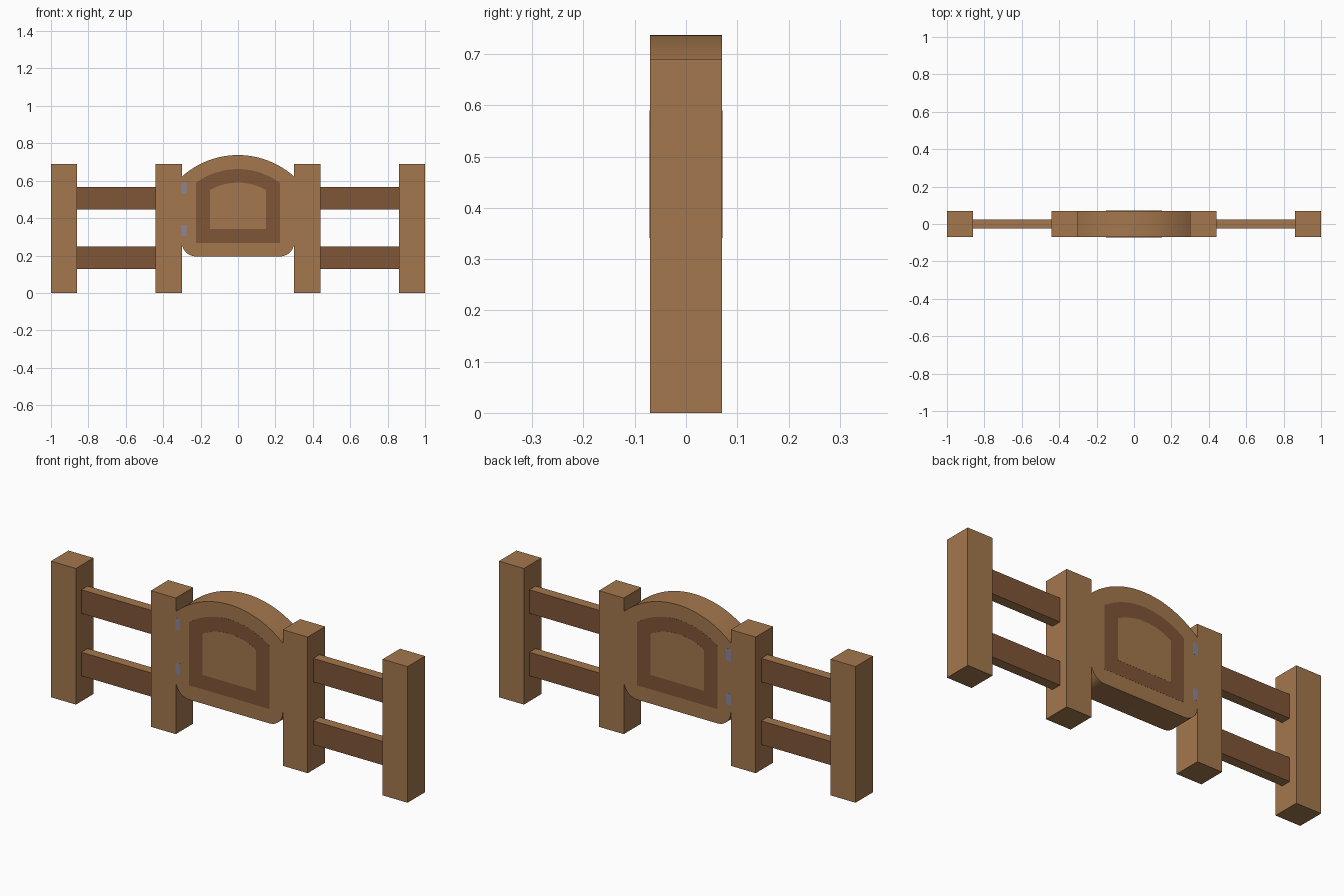
import bpy, bmesh, math

if "Cube" in bpy.data.objects:
    bpy.data.objects.remove(bpy.data.objects["Cube"])


def material(name, rgb):
    m = bpy.data.materials.new(name)
    m.diffuse_color = (*rgb, 1)
    m.use_nodes = True
    m.node_tree.nodes["Principled BSDF"].inputs["Base Color"].default_value = m.diffuse_color
    return m


LIGHT = material("light_wood", (0.37, 0.184, 0.074))
DARK = material("dark_wood", (0.216, 0.093, 0.039))
METAL = material("hinge_metal", (0.25, 0.24, 0.33))


def make_object(name, bm, mats):
    bmesh.ops.recalc_face_normals(bm, faces=bm.faces)
    mesh = bpy.data.meshes.new(name)
    bm.to_mesh(mesh)
    bm.free()
    for m in mats:
        mesh.materials.append(m)
    obj = bpy.data.objects.new(name, mesh)
    bpy.context.collection.objects.link(obj)
    return obj


def prism(name, outline, half_depth, mats):
    """Extrude an x-z outline symmetrically along y."""
    bm = bmesh.new()
    face = bm.faces.new([bm.verts.new((x, -half_depth, z)) for x, z in outline])
    ext = bmesh.ops.extrude_face_region(bm, geom=[face])
    verts = [v for v in ext["geom"] if isinstance(v, bmesh.types.BMVert)]
    bmesh.ops.translate(bm, verts=verts, vec=(0, 2 * half_depth, 0))
    if len(mats) > 1:
        # second material on the top and bottom faces
        bm.normal_update()
        for f in bm.faces:
            f.material_index = int(abs(f.normal.z) > 0.5)
    return make_object(name, bm, mats)


def box(name, x0, x1, z0, z1, half_depth, *mats):
    return prism(name, [(x0, z0), (x1, z0), (x1, z1), (x0, z1)], half_depth, mats)


def arched_outline(half, bottom, shoulder, apex, corner=0.0, steps=24):
    """Arched top, straight sides, optionally rounded bottom corners."""
    rise = apex - shoulder
    r = (half ** 2 + rise ** 2) / (2 * rise)
    a = math.asin(half / r)
    pts = []
    for i in range(steps + 1):
        t = -a + 2 * a * i / steps
        pts.append((r * math.sin(t), apex - r + r * math.cos(t)))
    if corner:
        arc = [(half - corner + corner * math.cos(t), bottom + corner - corner * math.sin(t))
               for t in (math.pi / 2 * i / 8 for i in range(9))]
    else:
        arc = [(half, bottom)]
    return pts + arc + [(-x, z) for x, z in reversed(arc)]


# posts and rails, mirrored left and right
for side, s in (("left", -1), ("right", 1)):
    for kind, a, b in (("inner", 0.30, 0.44), ("outer", 0.86, 1.0)):
        x0, x1 = sorted((s * a, s * b))
        box(f"{side}_{kind}_post", x0, x1, 0, 0.69, 0.07, LIGHT)
    for kind, z0, z1 in (("lower", 0.128, 0.248), ("upper", 0.445, 0.565)):
        x0, x1 = sorted((s * 0.44, s * 0.86))
        box(f"{side}_{kind}_rail", x0, x1, z0, z1, 0.025, DARK, LIGHT)

# gate with flush inlaid panels on both faces
gate = prism("gate", arched_outline(0.30, 0.195, 0.622, 0.737, 0.075), 0.07, [LIGHT])
prism("gate_dark_frame", arched_outline(0.225, 0.268, 0.588, 0.662), 0.0705, [DARK])
prism("gate_centre_panel", arched_outline(0.15, 0.341, 0.55, 0.59), 0.071, [LIGHT])

# hinge plates showing on both faces
for kind, z0 in (("lower", 0.305), ("upper", 0.531)):
    box(f"{kind}_hinge", -0.302, -0.275, z0, z0 + 0.058, 0.0705, METAL)

# smooth the curved gate edge only
bpy.ops.object.select_all(action="DESELECT")
gate.select_set(True)
bpy.context.view_layer.objects.active = gate
bpy.ops.object.shade_smooth_by_angle(angle=math.radians(30))
